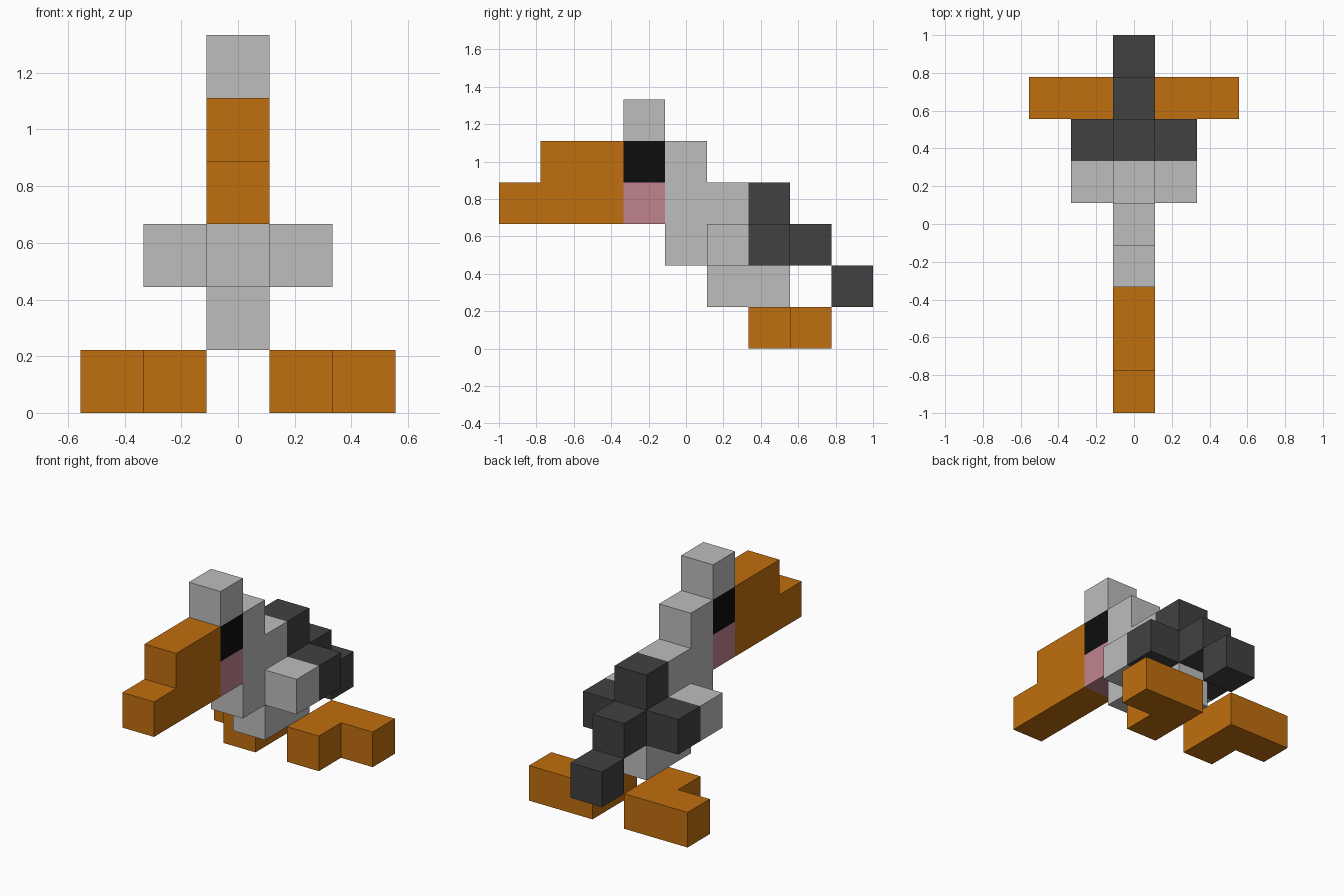
import bpy
import bmesh
from mathutils import Vector

cube = bpy.data.objects.get("Cube")
if cube:
    bpy.data.objects.remove(cube, do_unlink=True)

U = 2 / 9  # edge of one block


def material(name, rgb):
    m = bpy.data.materials.new(name)
    m.use_nodes = True
    m.diffuse_color = (*rgb, 1)
    bsdf = next(n for n in m.node_tree.nodes if n.type == 'BSDF_PRINCIPLED')
    bsdf.inputs["Base Color"].default_value = (*rgb, 1)
    return m


GREY = material("light grey", (0.509, 0.509, 0.509))
DARK = material("charcoal", (0.053, 0.053, 0.053))
ORANGE = material("orange", (0.527, 0.156, 0.0045))
PINK = material("pink", (0.533, 0.231, 0.275))
BLACK = material("black", (0.004, 0.004, 0.004))


def extrude(name, points, offset, mat, mirror=False):
    """Extrude a flat outline, given in blocks (x from centre, y from the front, z from the ground)."""
    bm = bmesh.new()
    place = lambda p: (Vector(p) - Vector((0, 4.5, 0))) * U
    face = bm.faces.new([bm.verts.new(place(p)) for p in points])
    grown = bmesh.ops.extrude_face_region(bm, geom=[face], use_keep_orig=True)
    moved = [g for g in grown["geom"] if isinstance(g, bmesh.types.BMVert)]
    bmesh.ops.translate(bm, verts=moved, vec=Vector(offset) * U)
    bmesh.ops.recalc_face_normals(bm, faces=bm.faces[:])
    mesh = bpy.data.meshes.new(name)
    bm.to_mesh(mesh)
    bm.free()
    mesh.materials.append(mat)
    obj = bpy.data.objects.new(name, mesh)
    bpy.context.collection.objects.link(obj)
    if mirror:
        mod = obj.modifiers.new("mirror", 'MIRROR')
        mod.use_mirror_merge = False
    return obj


def side_profile(name, yz, mat, x=-0.5, mirror=False):
    return extrude(name, [(x, y, z) for y, z in yz], (1, 0, 0), mat, mirror)


def block(name, y, z, mat, x=-0.5, mirror=False):
    return side_profile(name, [(y, z), (y + 1, z), (y + 1, z + 1), (y, z + 1)], mat, x, mirror)


# Body and neck, stepping down toward the back
side_profile("body", [(5, 1), (7, 1), (7, 2), (6, 2), (6, 4), (5, 4), (5, 5), (4, 5), (4, 2), (5, 2)], GREY)

# Head: crown, eyes and cheeks
block("crown", 3, 5, GREY)
block("eyes", 3, 4, BLACK)
block("cheeks", 3, 3, PINK)

# Stepped beak
side_profile("beak", [(0, 3), (3, 3), (3, 5), (1, 5), (1, 4), (0, 4)], ORANGE)

# Dark back and tail
side_profile("back", [(6, 2), (8, 2), (8, 3), (7, 3), (7, 4), (6, 4)], DARK)
block("tail", 8, 1, DARK)

# Wings, one on each side
block("wing_fronts", 5, 2, GREY, 0.5, True)
block("wing_tips", 6, 2, DARK, 0.5, True)

# L-shaped feet
foot = [(0.5, 6), (1.5, 6), (1.5, 7), (2.5, 7), (2.5, 8), (0.5, 8)]
extrude("feet", [(x, y, 0) for x, y in foot], (0, 0, 1), ORANGE, True)
